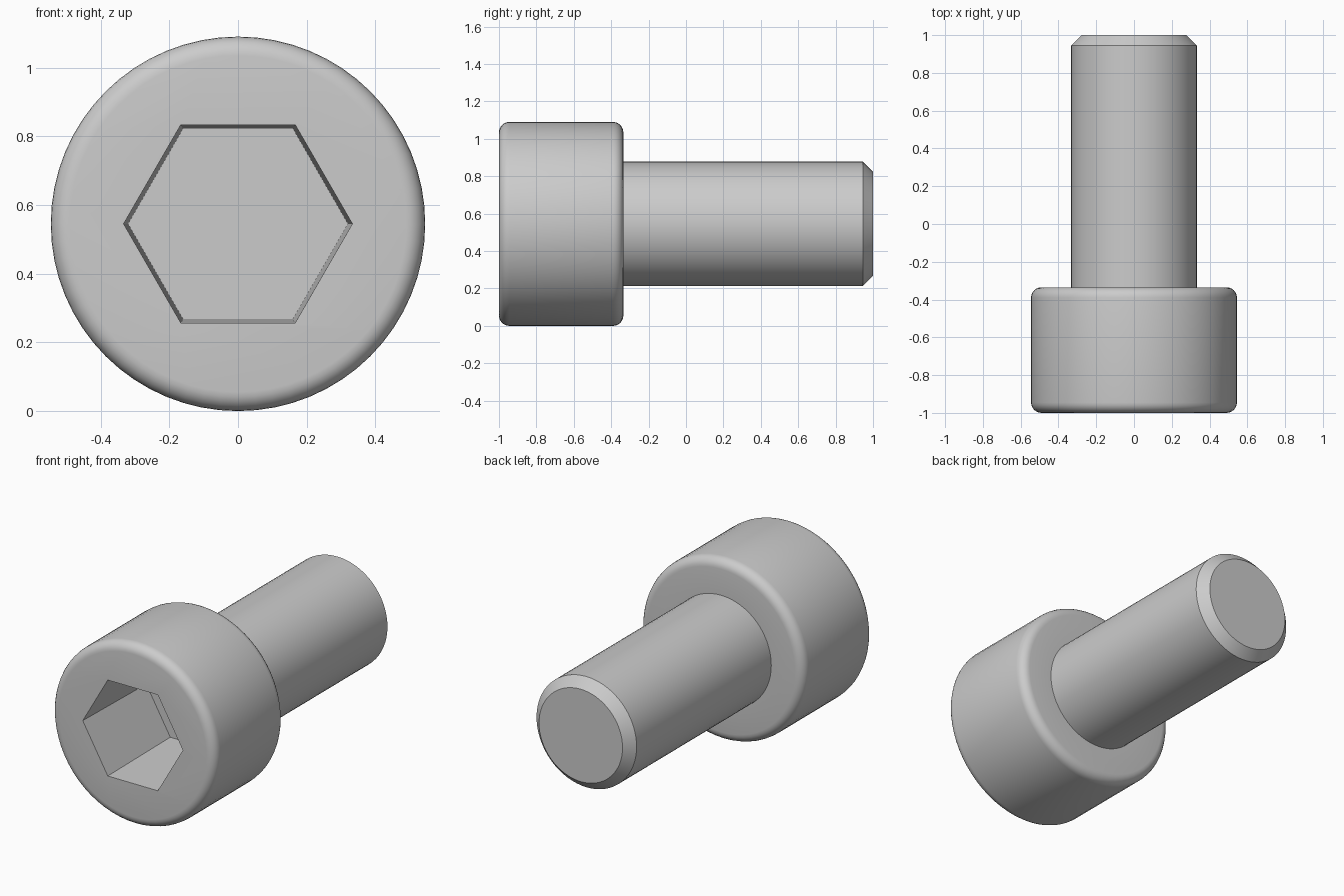
import bpy, bmesh, math

if "Cube" in bpy.data.objects:
    bpy.data.objects.remove(bpy.data.objects["Cube"])

SEG = 64
CZ = 0.545          # height of the screw axis
HEAD_R, SHANK_R = 0.545, 0.333
HEAD_BACK = -0.335
ROUND, CHAMFER = 0.055, 0.055


def loft(name, rings, segments):
    """Closed solid from (radius, y) rings around the screw axis."""
    bm = bmesh.new()
    loops = []
    for r, y in rings:
        loops.append([bm.verts.new((r * math.cos(2 * math.pi * i / segments), y,
                                    CZ + r * math.sin(2 * math.pi * i / segments)))
                      for i in range(segments)])
    for a, b in zip(loops, loops[1:]):
        for i in range(segments):
            j = (i + 1) % segments
            bm.faces.new((a[i], a[j], b[j], b[i]))
    bm.faces.new(loops[0])
    bm.faces.new(loops[-1])
    bmesh.ops.recalc_face_normals(bm, faces=bm.faces)
    mesh = bpy.data.meshes.new(name)
    bm.to_mesh(mesh)
    bm.free()
    obj = bpy.data.objects.new(name, mesh)
    bpy.context.collection.objects.link(obj)
    return obj


def rounded(y_centre, start, end, steps=6):
    """Quarter-round profile at the rim of the head."""
    return [(HEAD_R - ROUND + ROUND * math.cos(math.radians(start + (end - start) * k / steps)),
             y_centre + ROUND * math.sin(math.radians(start + (end - start) * k / steps)))
            for k in range(steps + 1)]


# Head with rounded rims, then shank with chamfered tip
profile = rounded(-1 + ROUND, -90, 0) + rounded(HEAD_BACK - ROUND, 0, 90)
profile += [(SHANK_R, HEAD_BACK), (SHANK_R, 1 - CHAMFER), (SHANK_R - CHAMFER, 1)]
screw = loft("socket_head_screw", profile, SEG)

# Slightly tapered hexagonal socket
r_mouth, r_floor, depth, over = 0.333, 0.320, 0.585, 0.1
slope = (r_mouth - r_floor) / depth
cutter = loft("hex_socket_cutter",
              [(r_mouth + slope * over, -1 - over), (r_floor, -1 + depth)], 6)
cutter.hide_render = True
cutter.hide_set(True)

cut = screw.modifiers.new("hex_socket", 'BOOLEAN')
cut.object = cutter
cut.operation = 'DIFFERENCE'
cut.solver = 'EXACT'

# Apply the cut, then smooth the round surfaces
bpy.context.view_layer.objects.active = screw
screw.select_set(True)
bpy.ops.object.modifier_apply(modifier=cut.name)
bpy.data.objects.remove(cutter, do_unlink=True)
bpy.ops.object.shade_smooth_by_angle(angle=math.radians(30))
